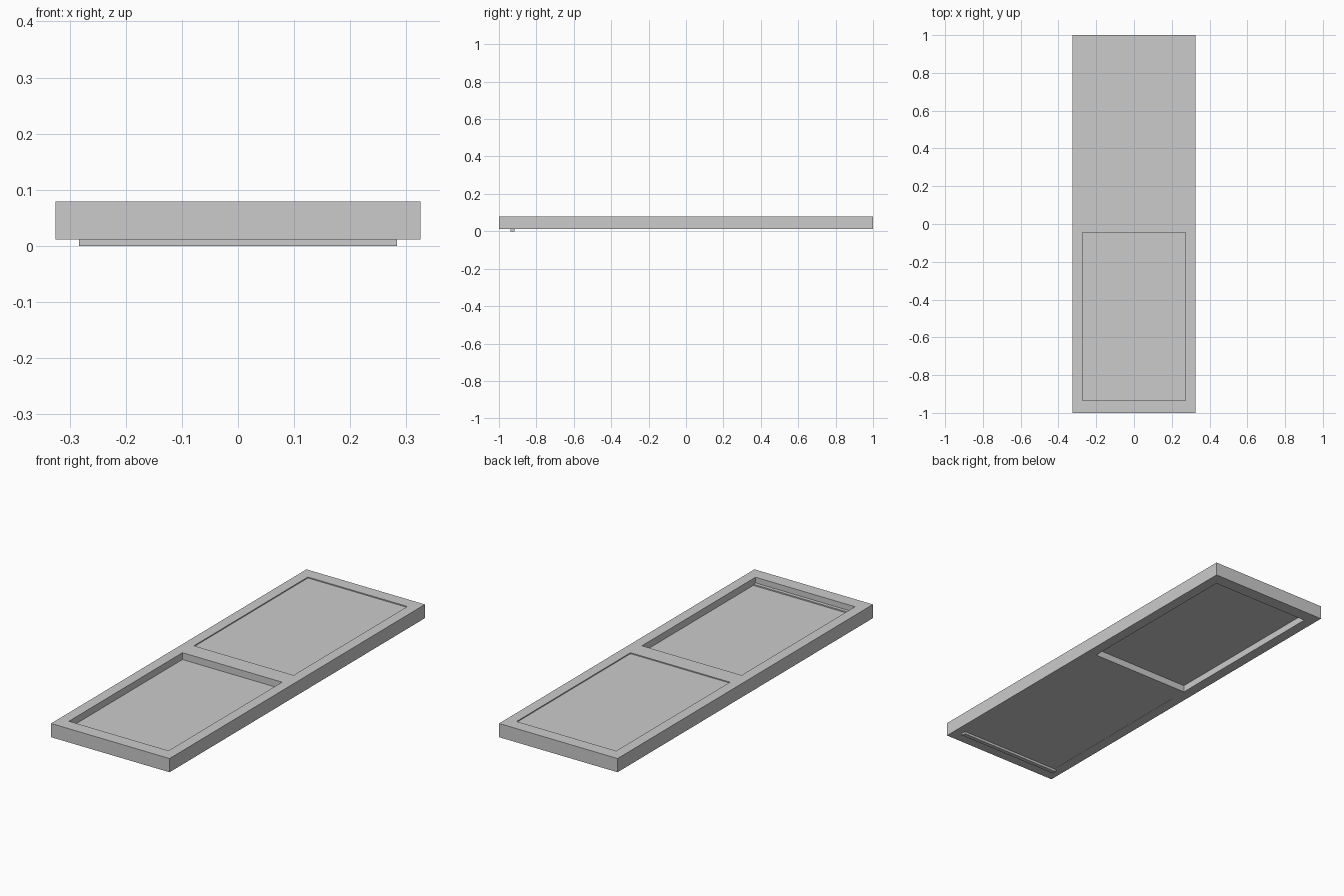
import bpy

cube = bpy.data.objects.get("Cube")
if cube:
    bpy.data.objects.remove(cube, do_unlink=True)

grey = bpy.data.materials.new("plain_grey")
grey.use_nodes = True
colour = (0.6, 0.6, 0.6, 1)
grey.diffuse_color = colour
grey.node_tree.nodes["Principled BSDF"].inputs["Base Color"].default_value = colour


def box(name, x, y, z):
    """Box spanning the given (low, high) ranges."""
    spans = (x, y, z)
    bpy.ops.mesh.primitive_cube_add(size=1, location=[sum(s) / 2 for s in spans])
    obj = bpy.context.object
    obj.name = name
    obj.scale = [s[1] - s[0] for s in spans]
    bpy.ops.object.transform_apply(location=True, scale=True)
    obj.data.materials.append(grey)
    return obj


BOTTOM, FLOOR, TOP = 0.011, 0.045, 0.079
WIDTH = (-0.273, 0.273)
FRONT, BACK = (-0.934, -0.045), (0.045, 0.937)

frame = box("panel_frame", (-0.325, 0.325), (-1, 1), (BOTTOM, TOP))

# Deep and shallow recesses on both faces, opposite ways round in each half
recesses = {
    "front_upper_recess": (FRONT, (FLOOR, 0.2)),
    "front_lower_recess": (FRONT, (-0.1, BOTTOM + 0.001)),
    "back_lower_recess": (BACK, (-0.1, FLOOR)),
    "back_upper_recess": (BACK, (TOP - 0.005, 0.2)),
}
for name, (y, z) in recesses.items():
    cutter = box(name, WIDTH, y, z)
    cutter.hide_render = True
    cut = frame.modifiers.new(name, "BOOLEAN")
    cut.operation = "DIFFERENCE"
    cut.solver = "EXACT"
    cut.object = cutter
    bpy.context.view_layer.objects.active = frame
    bpy.ops.object.modifier_apply(modifier=name)
    bpy.data.objects.remove(cutter, do_unlink=True)

# Thin rail through the front panel, standing out below it
box("front_rail", (-0.283, 0.283), (-0.938, -0.917), (0, FLOOR + 0.006))
